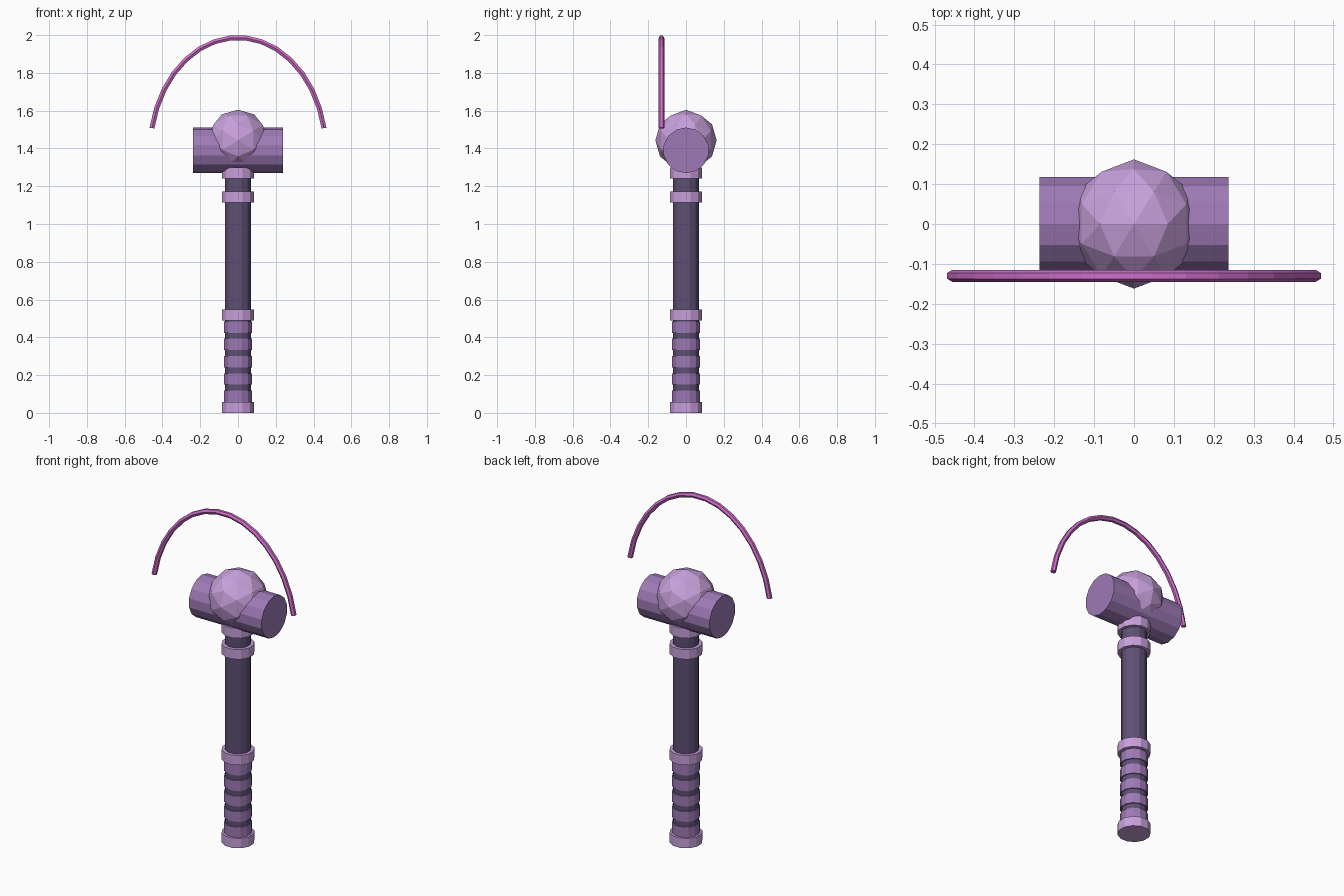
import bpy, bmesh
from math import sin, cos, pi, radians
from mathutils import Matrix, Vector

cube = bpy.data.objects.get("Cube")
if cube:
    bpy.data.objects.remove(cube, do_unlink=True)


def material(name, r, g, b):
    lin = [(c / 255 / 12.92) if c < 11 else ((c / 255 + 0.055) / 1.055) ** 2.4 for c in (r, g, b)]
    m = bpy.data.materials.new(name)
    m.use_nodes = True
    m.diffuse_color = (*lin, 1)
    m.node_tree.nodes["Principled BSDF"].inputs["Base Color"].default_value = (*lin, 1)
    return m


dark = material("dark purple", 94, 80, 116)
mid = material("mid purple", 158, 122, 182)
light = material("light purple", 200, 160, 220)
pink = material("orchid pink", 208, 110, 202)


def finish(name, bm, mat):
    bmesh.ops.recalc_face_normals(bm, faces=bm.faces)
    mesh = bpy.data.meshes.new(name)
    bm.to_mesh(mesh)
    bm.free()
    mesh.materials.append(mat)
    obj = bpy.data.objects.new(name, mesh)
    bpy.context.collection.objects.link(obj)
    return obj


def cylinder(name, radius, length, sides, matrix, mat):
    bm = bmesh.new()
    bmesh.ops.create_cone(bm, cap_ends=True, segments=sides, radius1=radius,
                          radius2=radius, depth=length, matrix=matrix)
    return finish(name, bm, mat)


def upright(name, radius, z0, z1, sides, mat):
    place = Matrix.Translation((0, 0, (z0 + z1) / 2)) @ Matrix.Rotation(pi / sides, 4, "Z")
    return cylinder(name, radius, z1 - z0, sides, place, mat)


# Shaft, collars and grip rings
upright("shaft", 0.07, 0.01, 1.3, 12, dark)
for name, z in (("pommel", 0), ("grip_collar", 0.49), ("upper_collar", 1.115), ("head_collar", 1.24)):
    upright(name, 0.089, z, z + 0.058, 12, light)
for i in range(5):
    z = 0.058 + i * 0.0915
    upright(f"grip_ring_{i + 1}", 0.076, z, z + 0.06, 12, mid)

# Hammer head lying along x, with a flat facet on top
cylinder("head", 0.121, 0.474, 14,
         Matrix.Translation((0, 0, 1.39)) @ Matrix.Rotation(pi / 2, 4, "Y")
         @ Matrix.Rotation(pi / 2 + pi / 14 - pi / 2, 4, "Z"), mid)

# Faceted orb, turned so that an edge midpoint points up
bm = bmesh.new()
bmesh.ops.create_icosphere(bm, subdivisions=2, radius=0.162,
                           matrix=Matrix.Translation((0, 0, 1.443))
                           @ Matrix.Rotation(radians(-31.72), 4, "Y"))
finish("orb", bm, light)

# Floating hoop: six-sided tube swept along an elliptical arc
SEGMENTS, HALF, WIDE, TALL, TUBE = 15, radians(78.4), 0.465, 0.6, 0.015
bm = bmesh.new()
rings = []
for i in range(SEGMENTS + 1):
    t = -HALF + 2 * HALF * i / SEGMENTS
    centre = Vector((WIDE * sin(t), -0.13, 1.987 - TALL * (1 - cos(t))))
    out = Vector((sin(t) / WIDE, 0, cos(t) / TALL)).normalized()
    side = Vector((0, 1, 0))
    rings.append([bm.verts.new(centre + TUBE * (cos(k * pi / 3) * side + sin(k * pi / 3) * out))
                  for k in range(6)])
for a, b in zip(rings, rings[1:]):
    for k in range(6):
        n = (k + 1) % 6
        bm.faces.new((a[k], a[n], b[n], b[k]))
bm.faces.new(rings[0])
bm.faces.new(rings[-1])
finish("hoop", bm, pink)
